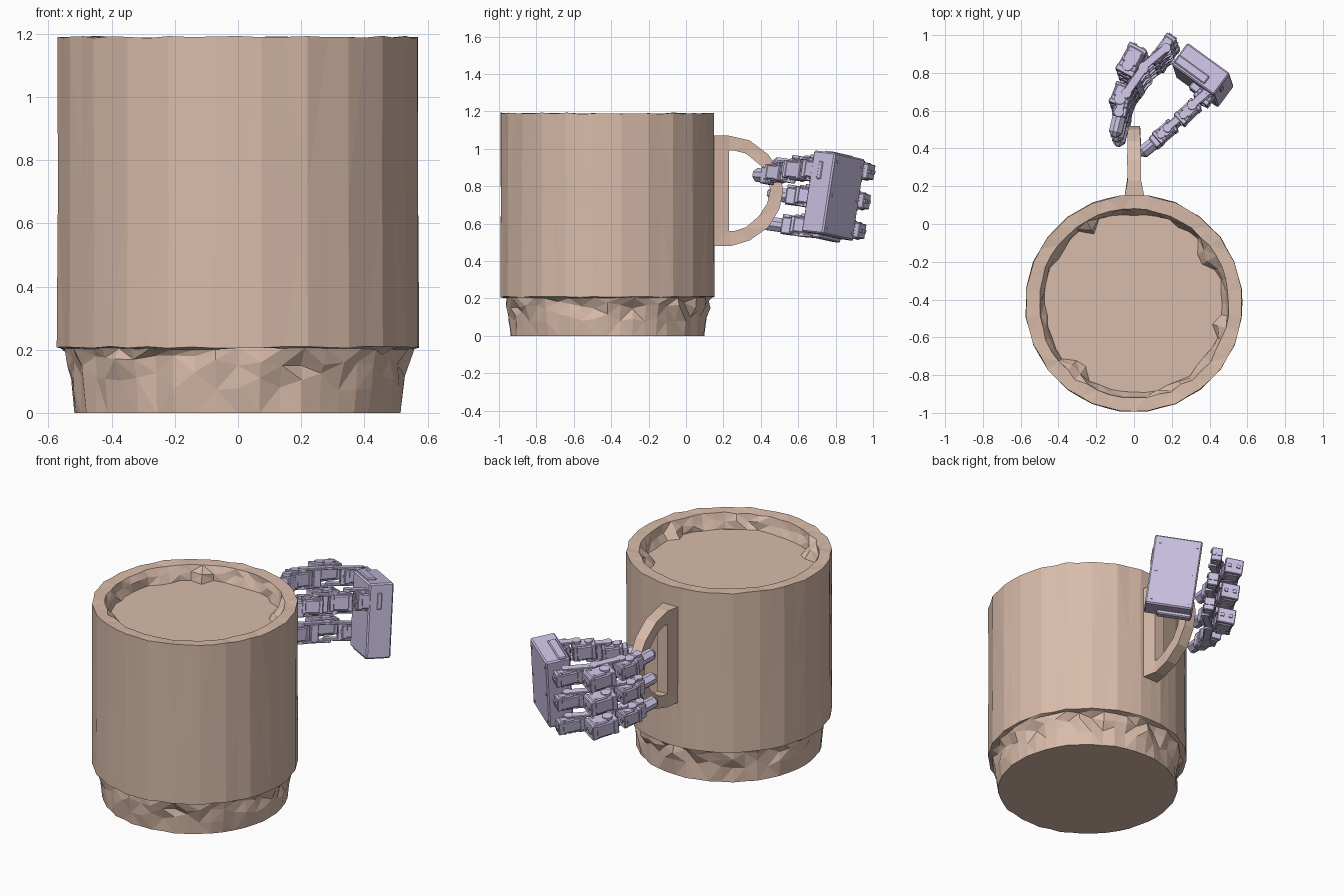
import bpy, bmesh, math, random
from mathutils import Vector, Matrix

if "Cube" in bpy.data.objects:
    bpy.data.objects.remove(bpy.data.objects["Cube"])

random.seed(4)


def material(name, rgb):
    m = bpy.data.materials.new(name)
    m.diffuse_color = (*rgb, 1)
    m.use_nodes = True
    m.node_tree.nodes["Principled BSDF"].inputs["Base Color"].default_value = m.diffuse_color
    return m


CLAY = material("clay", (0.69, 0.50, 0.40))
LILAC = material("lilac", (0.58, 0.52, 0.74))


def finish(bm, name, mat):
    bmesh.ops.recalc_face_normals(bm, faces=bm.faces)
    me = bpy.data.meshes.new(name)
    bm.to_mesh(me)
    bm.free()
    me.materials.append(mat)
    ob = bpy.data.objects.new(name, me)
    bpy.context.collection.objects.link(ob)
    return ob


# Mug body: 24-sided profile with midpoints, chipped on selected rings
def mug():
    bm = bmesh.new()
    n = 48
    # radius, height, radial jitter, height jitter
    profile = [(0.52, 0.0, 0.004, 0), (0.525, 0.10, 0.010, 0.03), (0.535, 0.165, 0.022, 0.02),
               (0.55, 0.203, 0.018, 0.003), (0.577, 0.208, 0.002, 0.003), (0.575, 0.70, 0, 0),
               (0.575, 1.19, 0.002, 0.004), (0.505, 1.187, 0.007, 0.003),
               (0.49, 1.145, 0.012, 0.01), (0.475, 1.10, 0.012, 0.004)]
    rings = []
    for r, z, jr, jz in profile:
        ring = []
        for i in range(n):
            a = math.tau * i / n + math.pi / 24
            rr = r * (math.cos(math.pi / 24) if i % 2 else 1) + random.uniform(-jr, jr)
            ring.append(bm.verts.new((rr * math.cos(a), rr * math.sin(a) - 0.42,
                                      z + random.uniform(-jz, jz))))
        rings.append(ring)
    # larger chips in the inner wall
    for k in (3, 4, 15, 29, 30, 45):
        for ring, s in ((rings[8], 0.94), (rings[9], 0.89)):
            ring[k].co.x *= s
            ring[k].co.y = (ring[k].co.y + 0.42) * s - 0.42
    for a, b in zip(rings, rings[1:]):
        for i in range(n):
            j = (i + 1) % n
            bm.faces.new((a[i], a[j], b[j], b[i]))
    bm.faces.new(rings[0][::-1])
    bm.faces.new(rings[-1])
    bmesh.ops.triangulate(bm, faces=[f for f in bm.faces if len(f.verts) == 4])
    finish(bm, "mug_body", CLAY)


# D-shaped handle: outer and inner loops in the yz plane
def handle():
    outer = [(0.13, 0.48), (0.24, 0.48), (0.34, 0.51), (0.44, 0.58), (0.50, 0.68), (0.52, 0.78),
             (0.50, 0.88), (0.44, 0.97), (0.34, 1.045), (0.23, 1.07), (0.13, 1.07)]
    inner = [(0.23, 0.56), (0.26, 0.56), (0.32, 0.58), (0.39, 0.64), (0.435, 0.71), (0.45, 0.78),
             (0.44, 0.84), (0.40, 0.91), (0.32, 0.975), (0.26, 0.99), (0.23, 0.99)]
    bm = bmesh.new()
    n = len(outer)
    loops = []
    for pts, sx in ((outer, -1), (outer, 1), (inner, 1), (inner, -1)):
        loops.append([bm.verts.new((sx * ((0.055 if y < 0.2 else 0.034) + random.uniform(-0.004, 0.004)),
                                    y, z)) for y, z in pts])
    for k in range(4):
        a, b = loops[k], loops[(k + 1) % 4]
        for i in range(n):
            j = (i + 1) % n
            bm.faces.new((a[i], a[j], b[j], b[i]))
    bmesh.ops.triangulate(bm, faces=bm.faces[:])
    finish(bm, "mug_handle", CLAY)


mug()
handle()

# Hand frame: D runs from fingers to wrist, U across the fingers, N out of the back
D = Vector((0.80, -0.58, 0.13)).normalized()
U = Vector((-0.05, 0.15, 0.98))
U = (U - D * U.dot(D)).normalized()
N = U.cross(D)


def frame(centre, axis):
    x = (axis - U * axis.dot(U)).normalized()
    y = U.cross(x)
    return Matrix.Translation(centre) @ Matrix((x, y, U)).transposed().to_4x4()


def box(bm, m, size, at=(0, 0, 0), bevel=0.006):
    part = bmesh.new()
    bmesh.ops.create_cube(part, size=1, matrix=Matrix.Translation(at) @ Matrix.Diagonal((*size, 1)))
    if bevel:
        bmesh.ops.bevel(part, geom=part.edges[:], offset=bevel, segments=1, affect='EDGES')
    part.transform(m)
    tmp = bpy.data.meshes.new("tmp")
    part.to_mesh(tmp)
    part.free()
    bm.from_mesh(tmp)
    bpy.data.meshes.remove(tmp)


def disc(bm, m, at, r, depth):
    bmesh.ops.create_cone(bm, cap_ends=True, segments=12, radius1=r, radius2=r, depth=depth,
                          matrix=m @ Matrix.Translation(at))


# Motor block: stepped case, two flanges, hinge discs and screw heads
def motor(bm, p, axis, length, width, height):
    m = frame(p, axis)
    box(bm, m, (length * 0.9, width, height * 0.72))
    box(bm, m, (length * 0.55, width * 0.85, height * 0.9), (-length * 0.12, 0, 0))
    for s in (-1, 1):
        box(bm, m, (length * 0.2, width * 1.06, height * 0.8), (s * length * 0.4, 0, 0), 0.004)
        disc(bm, m, (length * 0.22, 0, s * height * 0.43), width * 0.3, height * 0.14)
        for t in (-1, 1):
            box(bm, m, (0.012, 0.012, height * 0.96), (-length * 0.25, t * width * 0.28, 0), 0)
            box(bm, m, (length * 0.12, 0.02, 0.02),
                (s * length * 0.49, t * width * 0.25, 0), 0)


# Bracket: two side plates joined by a web, between two hinges
def bracket(bm, p, q, width, height):
    m = frame((p + q) / 2, q - p)
    ln = (q - p).length
    for s in (-1, 1):
        box(bm, m, (ln, width * 0.6, 0.014), (0, 0, s * height / 2), 0.003)
        for e in (-1, 1):
            disc(bm, m, (e * ln / 2, 0, s * height / 2), width * 0.36, 0.016)
    box(bm, m, (ln * 0.3, width * 0.7, height), (0, 0, 0), 0.004)


# Fingertip: a narrow pad with a rounded end
def fingertip(bm, p, q, width, height):
    m = frame((p + q) / 2, q - p)
    ln = (q - p).length
    box(bm, m, (ln * 0.35, width * 1.1, height), (-ln * 0.36, 0, 0), 0.006)
    box(bm, m, (ln, width, height * 0.82), (0, 0, 0), 0.024)


# Palm
palm = bmesh.new()
PC = Vector((0.36, 0.79, 0.745))
pm = frame(PC, D)
box(palm, pm, (0.28, 0.145, 0.44), (0.005, 0, 0.005), 0.008)
box(palm, pm, (0.20, 0.05, 0.47), (-0.03, -0.03, 0), 0.006)
box(palm, pm, (0.10, 0.05, 0.09), (0.05, -0.085, 0.10))
for sx in (-1, 1):
    for sz in (-1, 0, 1):
        disc(palm, pm @ Matrix.Rotation(math.pi / 2, 4, 'X'), (sx * 0.11, sz * 0.18, -0.073), 0.008, 0.006)
finish(palm, "hand_palm", LILAC)

# Three fingers along U
for name, k in (("upper", 1), ("middle", 0), ("lower", -1)):
    off = U * 0.16 * k
    P = lambda x, y, z: Vector((x, y, z)) + off
    f = bmesh.new()
    motor(f, P(0.165, 0.905, 0.725), -N, 0.155, 0.06, 0.10)
    bracket(f, P(0.18, 0.90, 0.725), P(0.06, 0.80, 0.735), 0.07, 0.095)
    motor(f, P(-0.005, 0.84, 0.735), Vector((-0.47, -0.88, 0)), 0.165, 0.10, 0.115)
    bracket(f, P(0.06, 0.79, 0.735), P(-0.03, 0.66, 0.745), 0.075, 0.105)
    motor(f, P(-0.055, 0.655, 0.745), Vector((-0.35, -0.93, 0)), 0.12, 0.10, 0.11)
    bracket(f, P(-0.05, 0.64, 0.745), P(-0.07, 0.56, 0.75), 0.07, 0.09)
    fingertip(f, P(-0.06, 0.59, 0.75), P(-0.095, 0.435, 0.755), 0.07, 0.09)
    finish(f, name + "_finger", LILAC)

# Thumb on the opposite side of the handle
t = bmesh.new()
V = Vector
motor(t, V((0.395, 0.70, 0.885)), V((-0.6, -0.75, 0)), 0.14, 0.09, 0.12)
bracket(t, V((0.40, 0.70, 0.89)), V((0.31, 0.62, 0.89)), 0.07, 0.11)
motor(t, V((0.285, 0.59, 0.885)), V((-0.72, -0.7, 0)), 0.13, 0.075, 0.12)
bracket(t, V((0.26, 0.57, 0.88)), V((0.18, 0.50, 0.875)), 0.065, 0.10)
motor(t, V((0.165, 0.485, 0.87)), V((-0.75, -0.66, 0)), 0.12, 0.075, 0.105)
fingertip(t, V((0.13, 0.45, 0.865)), V((0.03, 0.365, 0.85)), 0.065, 0.09)
finish(t, "thumb", LILAC)
